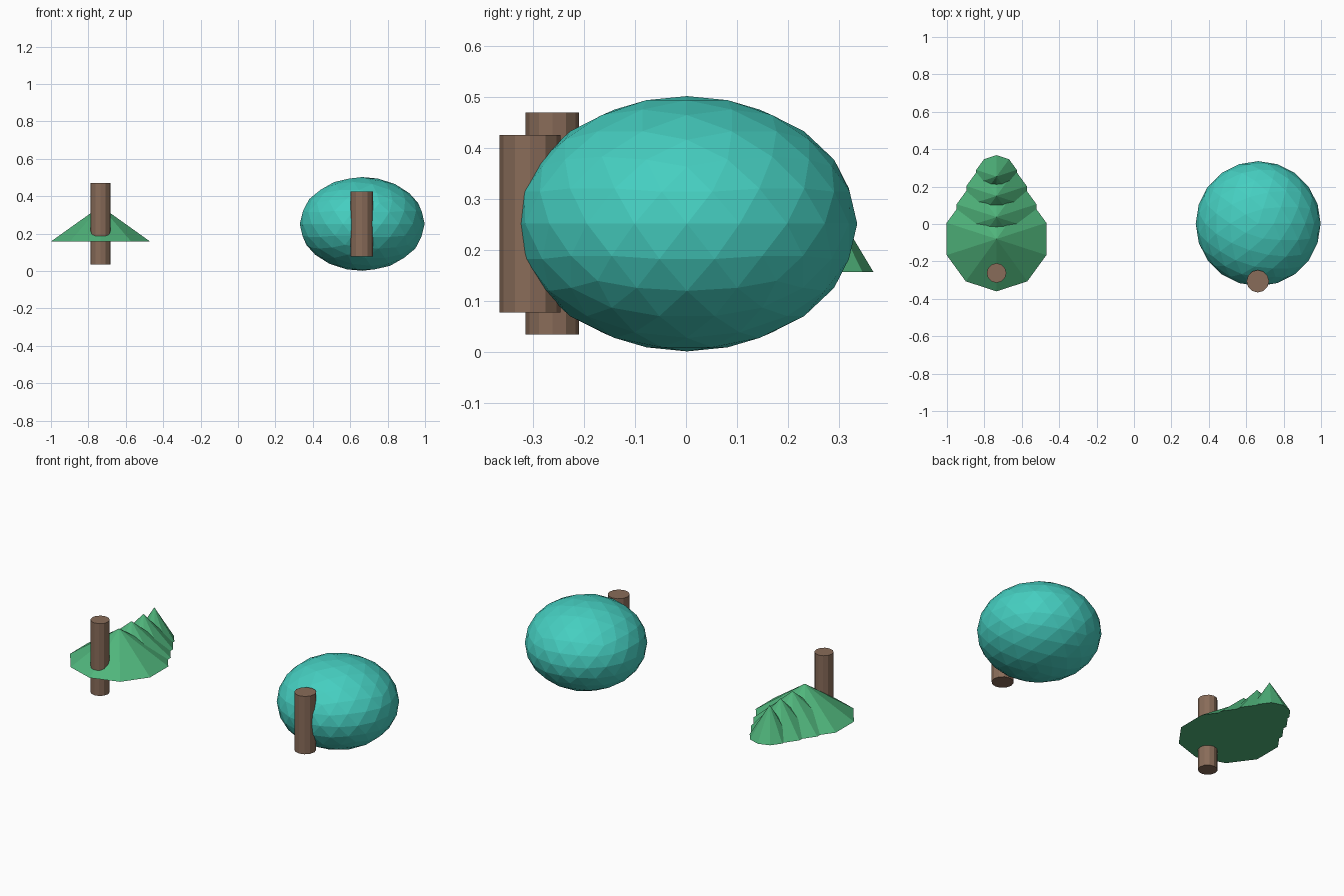
import bpy

if "Cube" in bpy.data.objects:
    bpy.data.objects.remove(bpy.data.objects["Cube"])


def material(name, rgb):
    m = bpy.data.materials.new(name)
    m.diffuse_color = (*rgb, 1)
    m.use_nodes = True
    m.node_tree.nodes["Principled BSDF"].inputs["Base Color"].default_value = m.diffuse_color
    return m


BARK = material("bark", (0.25, 0.15, 0.10))
PINE = material("pine_green", (0.08, 0.46, 0.20))
LEAF = material("leaf_teal", (0.06, 0.62, 0.53))


def finish(name, mat):
    ob = bpy.context.object
    ob.name = name
    ob.data.materials.append(mat)
    return ob


def trunk(name, x, y, radius, z0, z1):
    bpy.ops.mesh.primitive_cylinder_add(vertices=12, radius=radius, depth=z1 - z0,
                                        location=(x, y, (z0 + z1) / 2))
    finish(name, BARK)


# Pine: overlapping ten-sided cones in a row, each smaller than the last
PINE_X, BASE_Z, CONE_H = -0.735, 0.157, 0.19
for i, (y, r) in enumerate([(-0.08, 0.28), (0.037, 0.224), (0.15, 0.17), (0.254, 0.114)]):
    bpy.ops.mesh.primitive_cone_add(vertices=10, radius1=r, radius2=0, depth=CONE_H,
                                    location=(PINE_X, y, BASE_Z + CONE_H / 2))
    finish(f"pine_tier_{i + 1}", PINE)
trunk("pine_trunk", PINE_X, -0.262, 0.0525, 0.035, 0.47)

# Round tree: squashed faceted crown with a trunk at its front
bpy.ops.mesh.primitive_ico_sphere_add(subdivisions=3, radius=0.334, location=(0.664, 0.002, 0.252))
crown = finish("round_crown", LEAF)
crown.scale.z = 0.75
trunk("round_tree_trunk", 0.662, -0.306, 0.06, 0.078, 0.426)
